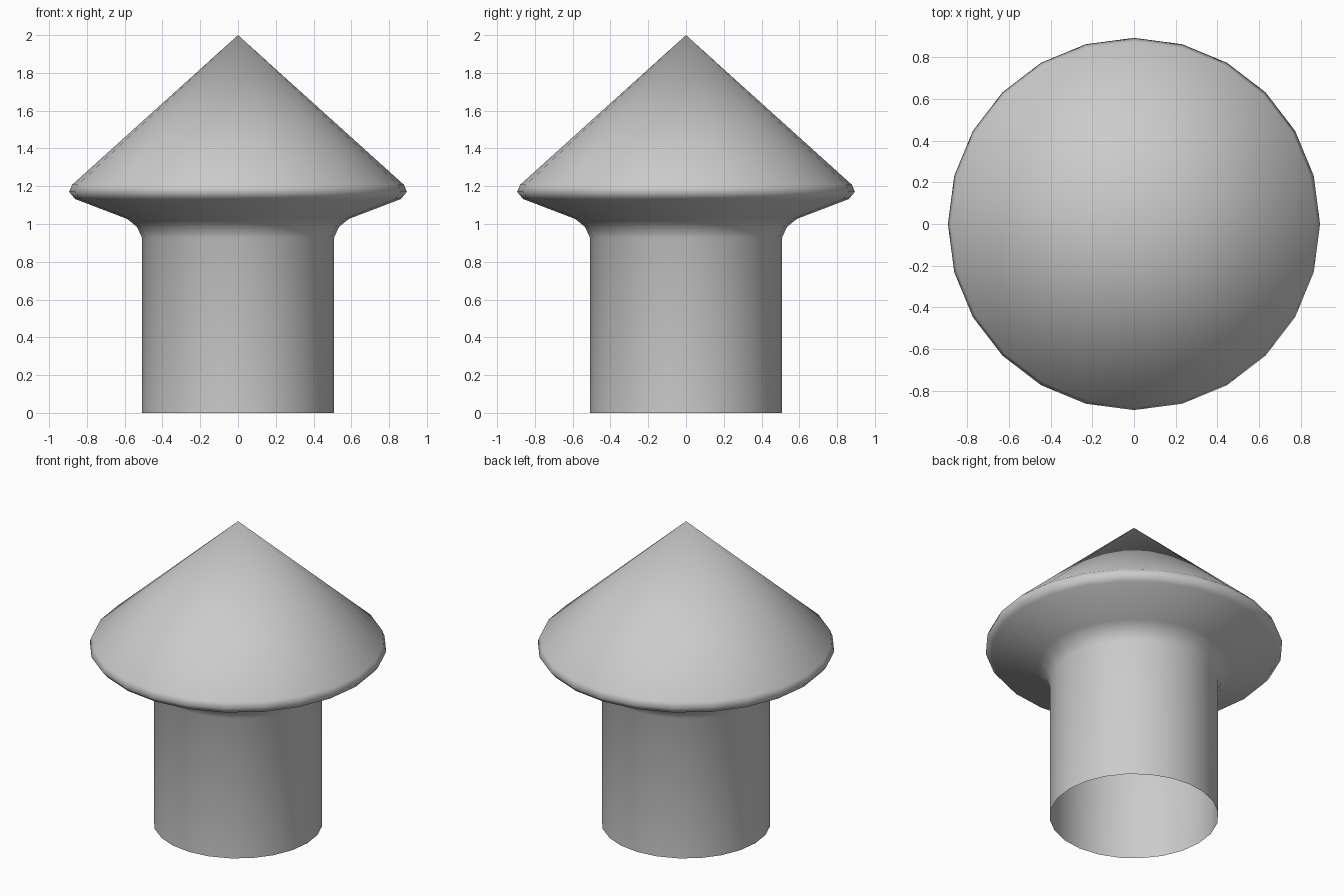
import bpy, bmesh
from math import cos, sin, pi

if "Cube" in bpy.data.objects:
    bpy.data.objects.remove(bpy.data.objects["Cube"])

SIDES = 24

# Profile (radius, height): open stem, flared neck, rounded rim
profile = [(0.508, 0.0), (0.508, 0.926), (0.534, 0.984), (0.587, 1.027),
           (0.862, 1.132), (0.894, 1.17), (0.878, 1.208)]

bm = bmesh.new()
rings = [[bm.verts.new((r * cos(2 * pi * i / SIDES), r * sin(2 * pi * i / SIDES), z))
          for i in range(SIDES)] for r, z in profile]

# Walls between neighbouring rings
for low, high in zip(rings, rings[1:]):
    for i in range(SIDES):
        j = (i + 1) % SIDES
        bm.faces.new((low[i], low[j], high[j], high[i]))

# Conical top, one long triangle per side
apex = bm.verts.new((0, 0, 2))
for i in range(SIDES):
    bm.faces.new((rings[-1][i], rings[-1][(i + 1) % SIDES], apex))

# Smooth shading everywhere
for face in bm.faces:
    face.smooth = True

mesh = bpy.data.meshes.new("cone_topped_stem")
bm.to_mesh(mesh)
bm.free()
bpy.context.collection.objects.link(bpy.data.objects.new("cone_topped_stem", mesh))
